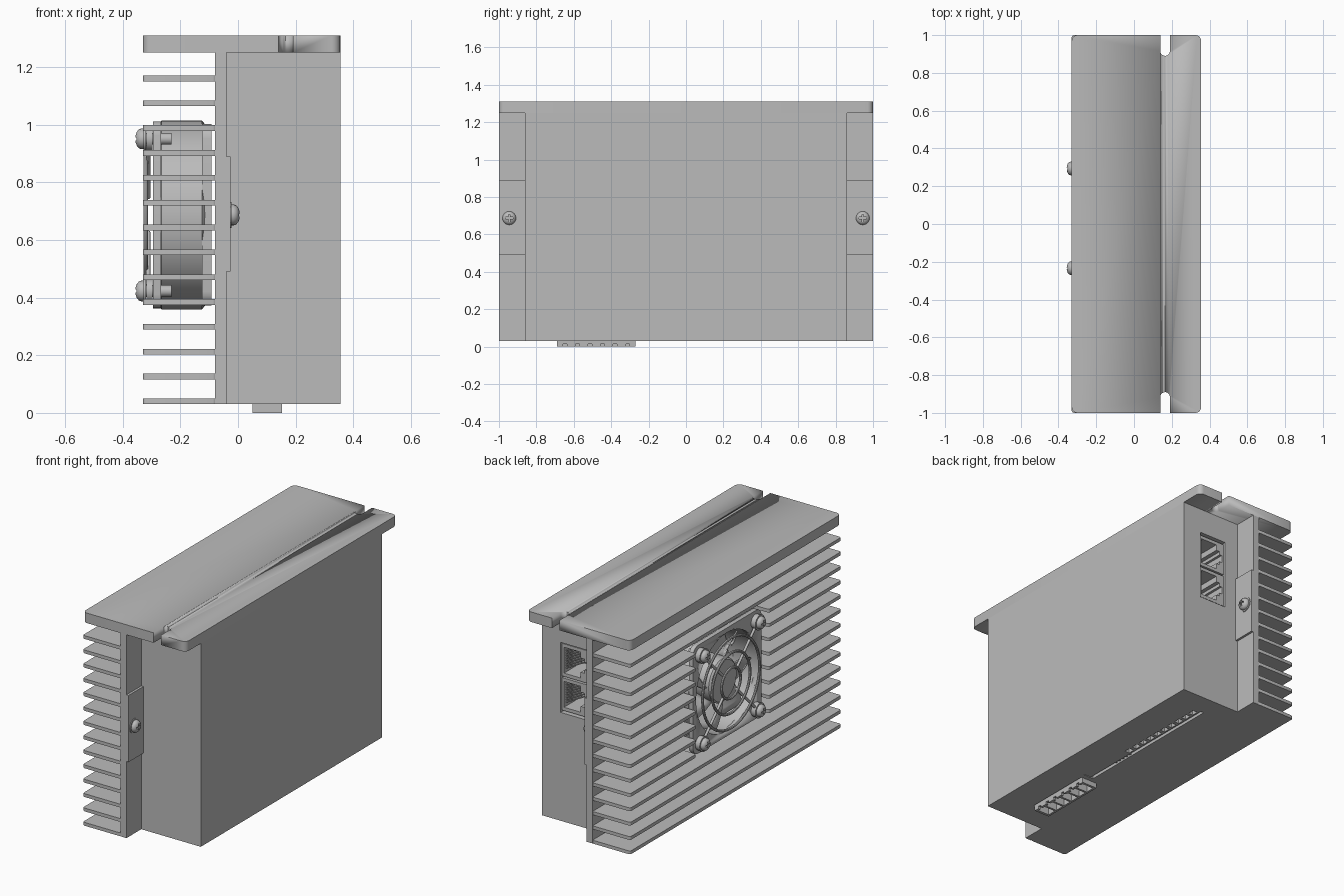
import bpy, bmesh
from math import pi, sin, cos
from mathutils import Matrix, Vector

if "Cube" in bpy.data.objects:
    bpy.data.objects.remove(bpy.data.objects["Cube"])

grey = bpy.data.materials.new("plain grey")
grey.use_nodes = True
grey.diffuse_color = (0.5, 0.5, 0.5, 1)
grey.node_tree.nodes["Principled BSDF"].inputs["Base Color"].default_value = (0.5, 0.5, 0.5, 1)


def finish(name, bm, smooth=False):
    bmesh.ops.recalc_face_normals(bm, faces=bm.faces)
    mesh = bpy.data.meshes.new(name)
    bm.to_mesh(mesh)
    bm.free()
    obj = bpy.data.objects.new(name, mesh)
    bpy.context.collection.objects.link(obj)
    mesh.materials.append(grey)
    if smooth:
        activate(obj)
        bpy.ops.object.shade_smooth_by_angle(angle=0.6)
    return obj


def activate(obj):
    bpy.ops.object.select_all(action="DESELECT")
    obj.select_set(True)
    bpy.context.view_layer.objects.active = obj


def box(name, x, y, z):
    bm = bmesh.new()
    bmesh.ops.create_cube(bm, size=1)
    for v in bm.verts:
        v.co = [r[0] + (c + 0.5) * (r[1] - r[0]) for c, r in zip(v.co, (x, y, z))]
    return finish(name, bm)


def slab(name, u, v, w, radius, axis="z", segs=5):
    """Rounded rectangle in u, v extruded over w along the axis."""
    bm = bmesh.new()
    corners = [(u[1], v[1], -1, -1), (u[0], v[1], 1, -1), (u[0], v[0], 1, 1), (u[1], v[0], -1, 1)]
    verts = []
    for i, (cu, cv, su, sv) in enumerate(corners):
        for k in range(segs + 1):
            a = (i + k / segs) * pi / 2
            p, q = cu + radius * (su + cos(a)), cv + radius * (sv + sin(a))
            verts.append(bm.verts.new((p, q, w[0]) if axis == "z" else (w[0], p, q)))
    out = bmesh.ops.extrude_face_region(bm, geom=[bm.faces.new(verts)])
    shift = Vector((0, 0, w[1] - w[0])) if axis == "z" else Vector((w[1] - w[0], 0, 0))
    for e in out["geom"]:
        if isinstance(e, bmesh.types.BMVert):
            e.co += shift
    return finish(name, bm, True)


def lathe(name, profile, y, z, segs=32):
    """Spin (x, radius) points around an x-directed axis through y, z."""
    bm = bmesh.new()
    vs = [bm.verts.new((x, r, 0)) for x, r in profile]
    edges = [bm.edges.new(p) for p in zip(vs, vs[1:])]
    bmesh.ops.spin(bm, geom=vs + edges, cent=(0, 0, 0), axis=(1, 0, 0), angle=2 * pi, steps=segs)
    bmesh.ops.remove_doubles(bm, verts=bm.verts, dist=0.0002)
    bmesh.ops.translate(bm, verts=bm.verts, vec=(0, y, z))
    return finish(name, bm, True)


def cut(obj, cutters):
    for c in cutters:
        activate(obj)
        m = obj.modifiers.new("cut", "BOOLEAN")
        m.operation, m.solver, m.object = "DIFFERENCE", "EXACT", c
        bpy.ops.object.modifier_apply(modifier=m.name)
        bpy.data.objects.remove(c)


def rod(name, a, b, r):
    a, b = Vector(a), Vector(b)
    bm = bmesh.new()
    bmesh.ops.create_cone(bm, cap_ends=True, segments=12, radius1=r, radius2=r, depth=(b - a).length)
    turn = (b - a).to_track_quat("Z", "Y").to_matrix().to_4x4()
    bmesh.ops.transform(bm, verts=bm.verts, matrix=Matrix.Translation((a + b) / 2) @ turn)
    return finish(name, bm, True)


def screw(name, x, y, z, s, r, shaft):
    """Pan head screw with washer; x is the seat, s the direction of the head."""
    prof = [(x - s * shaft, 0), (x - s * shaft, 0.02), (x, 0.02), (x, r * 1.25), (x + s * 0.008, r * 1.25),
            (x + s * 0.008, r)]
    prof += [(x + s * (0.015 + 0.022 * sin(a)), r * cos(a)) for a in (0, 0.4, 0.8, 1.2)]
    prof.append((x + s * 0.037, 0))
    head = lathe(name, prof, y, z, 24)
    xs = sorted((x + s * 0.024, x + s * 0.06))
    cut(head, [box("cross", xs, (y - a, y + a), (z - b, z + b)) for a, b in ((0.02, 0.005), (0.005, 0.02))])


# Mounting plate with open slots at both ends
plate = slab("mounting_plate", (-0.33, 0.355), (-1, 1), (1.25, 1.31), 0.03)
cut(plate, [slab("slot", (0.14, 0.19), y, (1.2, 1.4), 0.0249) for y in ((0.89, 1.2), (-1.2, -0.89))])

# Heat sink: back wall and fins, interrupted around the fan
FY, FZ = 0.03, 0.687
box("heat_sink_wall", (-0.08, -0.04), (-1, 1), (0.03, 1.25))
for i in range(14):
    z = 0.04 + i * 0.0862
    spans = [(-1, FY - 0.345), (FY + 0.345, 1)] if 0.35 < z < 1.02 else [(-1, 1)]
    for span in spans:
        slab("fin", (-0.33, -0.075), span, (z - 0.01, z + 0.01), 0.012, segs=3)

# Housing with openings for the ports and the lower connectors
housing = box("housing", (-0.04, 0.355), (-0.86, 0.86), (0.03, 1.25))
cut(housing, [box("port_hole", (0.05, 0.23), (0.6, 0.9), (0.68, 1.1)),
              box("terminal_hole", (0.05, 0.16), (-0.69, -0.27), (0, 0.2)),
              box("header_hole", (0.1, 0.17), (-0.24, 0.73), (0, 0.12))])

# Stacked network jacks: shell, latch notch, contacts
for z in (0.69, 0.895):
    jack = box("network_jack", (0.052, 0.228), (0.62, 0.848), (z, z + 0.195))
    cut(jack, [box("mouth", (0.105, 0.216), (0.68, 0.9), (z + 0.02, z + 0.175)),
               box("latch", (0.08, 0.11), (0.68, 0.9), (z + 0.055, z + 0.14)),
               box("latch_tip", (0.065, 0.09), (0.68, 0.9), (z + 0.075, z + 0.12))])
    for k in range(8):
        c = z + 0.045 + k * 0.015
        rod("contact", (0.214, 0.83, c), (0.165, 0.69, c), 0.004)

# Terminal block with six pockets and pins
block = box("terminal_block", (0.05, 0.16), (-0.69, -0.27), (0, 0.19))
for v in block.data.vertices:
    if v.co.z < 0.01 and v.co.x > 0.1:
        v.co.x -= 0.008
pockets = []
for k in range(6):
    y = -0.647 + k * 0.067
    pockets.append(box("pocket", (0.063, 0.138), (y - 0.027, y + 0.027), (-0.1, 0.15)))
    pockets.append(box("key", (0.13, 0.2), (y - 0.01, y + 0.01), (-0.1, 0.014)))
    box("terminal_pin", (0.09, 0.11), (y - 0.01, y + 0.01), (0.03, 0.17))
cut(block, pockets)

# Long signal header with square sockets
header = box("signal_header", (0.118, 0.168), (-0.238, 0.728), (0.032, 0.11))
cut(header, [box("socket", (0.128, 0.158), (y - 0.02, y + 0.02), (0, 0.08))
             for y in [0.13 + k * 0.062 for k in range(10)]])
for k in range(5):
    box("small_pin", (0.105, 0.113), (k * 0.03 - 0.03, k * 0.03 - 0.018), (0.035, 0.12))

# Side tabs with screws at each end
for s in (-1, 1):
    box("side_tab", (-0.042, -0.026), sorted((s * 0.858, s)), (0.49, 0.89))
    screw("tab_screw", -0.03, s * 0.945, FZ, 1, 0.036, 0.01)

# Fan frame: two flanges joined by a round duct
for name, x, h in (("outer_flange", (-0.295, -0.268), 0.325), ("inner_flange", (-0.125, -0.092), 0.315)):
    flange = slab(name, (FY - h, FY + h), (FZ - h, FZ + h), x, 0.05, "x")
    cut(flange, [lathe("bore", [(-0.4, 0), (-0.4, 0.296), (0, 0.296), (0, 0)], FY, FZ, 48)])
lathe("fan_duct", [(-0.29, 0.296), (-0.265, 0.328), (-0.125, 0.328), (-0.1, 0.296), (-0.29, 0.296)], FY, FZ, 48)

# Fan rotor with swept blades
lathe("fan_hub", [(-0.1, 0), (-0.1, 0.13), (-0.262, 0.13), (-0.272, 0.12), (-0.272, 0)], FY, FZ)
bm = bmesh.new()
for k in range(7):
    grid = []
    for i in range(6):
        r = 0.125 + 0.032 * i
        row = []
        for j in range(5):
            a = k * 2 * pi / 7 + 0.07 * i + j * 0.17
            row.append(bm.verts.new((-0.25 + 0.028 * j, FY + r * cos(a), FZ + r * sin(a))))
        grid.append(row)
    for r0, r1 in zip(grid, grid[1:]):
        for j in range(4):
            bm.faces.new((r0[j], r0[j + 1], r1[j + 1], r1[j]))
blades = finish("fan_blades", bm, True)
blades.modifiers.new("thickness", "SOLIDIFY").thickness = 0.008

# Wire guard: rings, diagonal wires, screw eyes, corner screws
for radius in (0.09, 0.18, 0.27):
    loop = [(-0.32 + 0.008 * cos(t * pi / 4), radius + 0.008 * sin(t * pi / 4)) for t in range(9)]
    lathe("guard_ring", loop, FY, FZ, 48)
for sy in (-1, 1):
    for sz in (-1, 1):
        y, z = FY + sy * 0.264, FZ + sz * 0.264
        rod("guard_wire", (-0.312, FY + sy * 0.06, FZ + sz * 0.06), (-0.312, y - sy * 0.02, z - sz * 0.02), 0.008)
        lathe("guard_eye", [(-0.318, 0.02), (-0.318, 0.042), (-0.297, 0.042), (-0.297, 0.02)], y, z, 24)
        screw("fan_screw", -0.32, y, z, -1, 0.036, 0.09)
